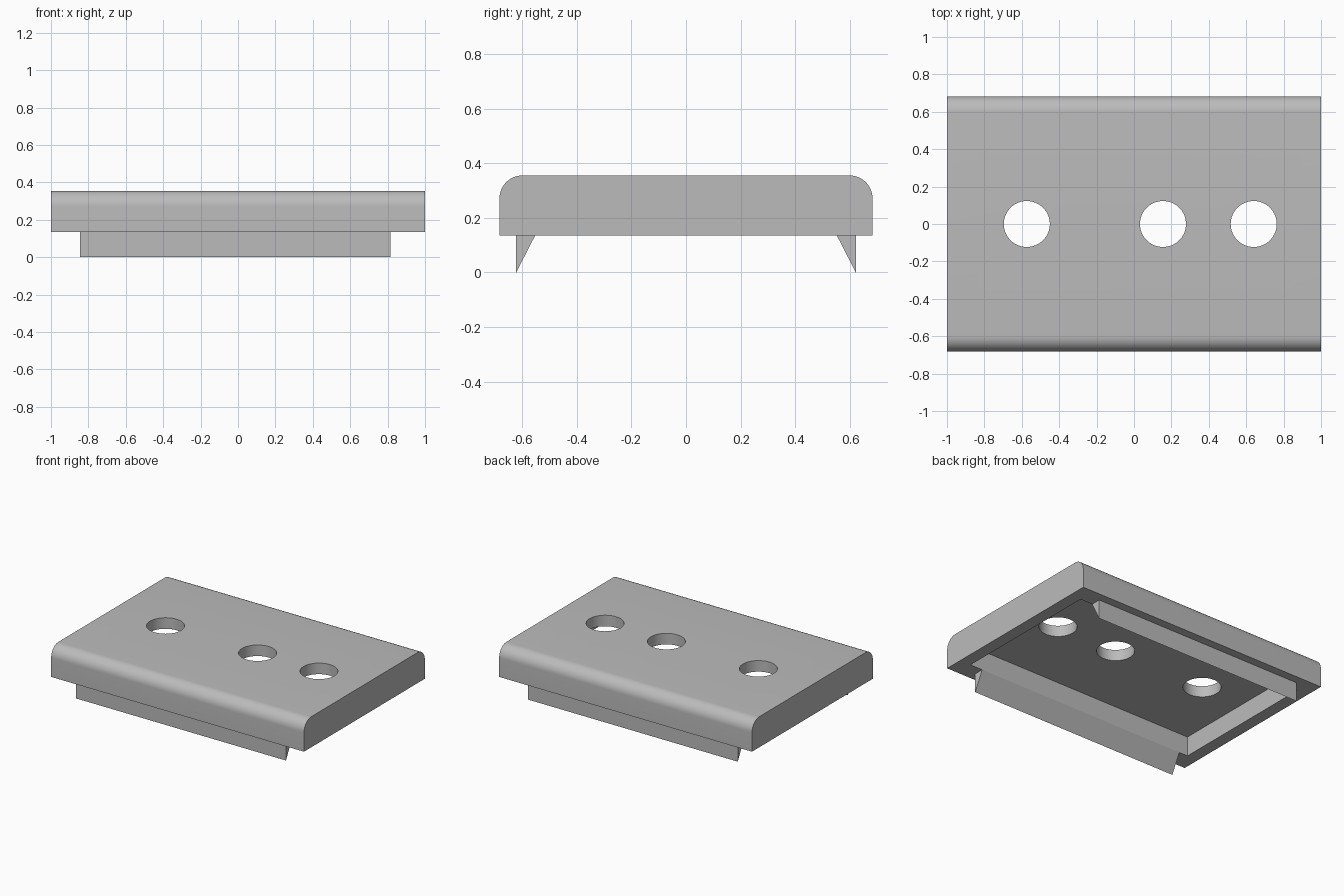
import bpy, bmesh, math

HALF_X, HALF_Y = 1.0, 0.683
BASE, TOP, RADIUS = 0.136, 0.355, 0.083
CAVITY_X, CAVITY_Y, CEILING = 0.913, 0.552, 0.276

if "Cube" in bpy.data.objects:
    bpy.data.objects.remove(bpy.data.objects["Cube"], do_unlink=True)

grey = bpy.data.materials.new("mid_grey")
grey.use_nodes = True
colour = (0.5, 0.5, 0.5, 1)
grey.diffuse_color = colour
grey.node_tree.nodes["Principled BSDF"].inputs["Base Color"].default_value = colour


def extrude_x(name, profile, x0, x1):
    """Extrude a closed (y, z) profile along x."""
    bm = bmesh.new()
    face = bm.faces.new([bm.verts.new((x0, y, z)) for y, z in profile])
    geom = bmesh.ops.extrude_face_region(bm, geom=[face])["geom"]
    verts = [g for g in geom if isinstance(g, bmesh.types.BMVert)]
    bmesh.ops.translate(bm, vec=(x1 - x0, 0, 0), verts=verts)
    bmesh.ops.recalc_face_normals(bm, faces=bm.faces)
    mesh = bpy.data.meshes.new(name)
    bm.to_mesh(mesh)
    bm.free()
    mesh.materials.append(grey)
    obj = bpy.data.objects.new(name, mesh)
    bpy.context.collection.objects.link(obj)
    return obj


def select_only(obj):
    bpy.ops.object.select_all(action="DESELECT")
    obj.select_set(True)
    bpy.context.view_layer.objects.active = obj


def cut(target, cutter):
    mod = target.modifiers.new("cut", "BOOLEAN")
    mod.operation, mod.solver, mod.object = "DIFFERENCE", "EXACT", cutter
    select_only(target)
    bpy.ops.object.modifier_apply(modifier=mod.name)
    bpy.data.objects.remove(cutter, do_unlink=True)


# Cover plate with rounded long edges
STEPS = 12
arc = [(HALF_Y - RADIUS + RADIUS * math.cos(a), TOP - RADIUS + RADIUS * math.sin(a))
       for a in (i * math.pi / 2 / STEPS for i in range(STEPS + 1))]
right_half = [(HALF_Y, BASE)] + arc
profile = right_half + [(-y, z) for y, z in reversed(right_half)]
cover = extrude_x("cover_plate", profile, -HALF_X, HALF_X)

# Hollow underside
cavity = extrude_x("cavity_cutter",
                   [(-CAVITY_Y, 0), (CAVITY_Y, 0), (CAVITY_Y, CEILING), (-CAVITY_Y, CEILING)],
                   -CAVITY_X, CAVITY_X)
cut(cover, cavity)

# Three round through holes
for x in (-0.573, 0.155, 0.64):
    bpy.ops.mesh.primitive_cylinder_add(vertices=64, radius=0.123, depth=1, location=(x, 0, TOP))
    drill = bpy.context.object
    drill.data.materials.append(grey)
    cut(cover, drill)

select_only(cover)
bpy.ops.object.shade_smooth_by_angle(angle=math.radians(30))

# Wedge-shaped clips under the long edges
for name, side in (("front_clip", -1), ("back_clip", 1)):
    wedge = [(side * CAVITY_Y, BASE), (side * 0.622, BASE), (side * 0.622, 0)]
    extrude_x(name, wedge, -0.845, 0.815)
